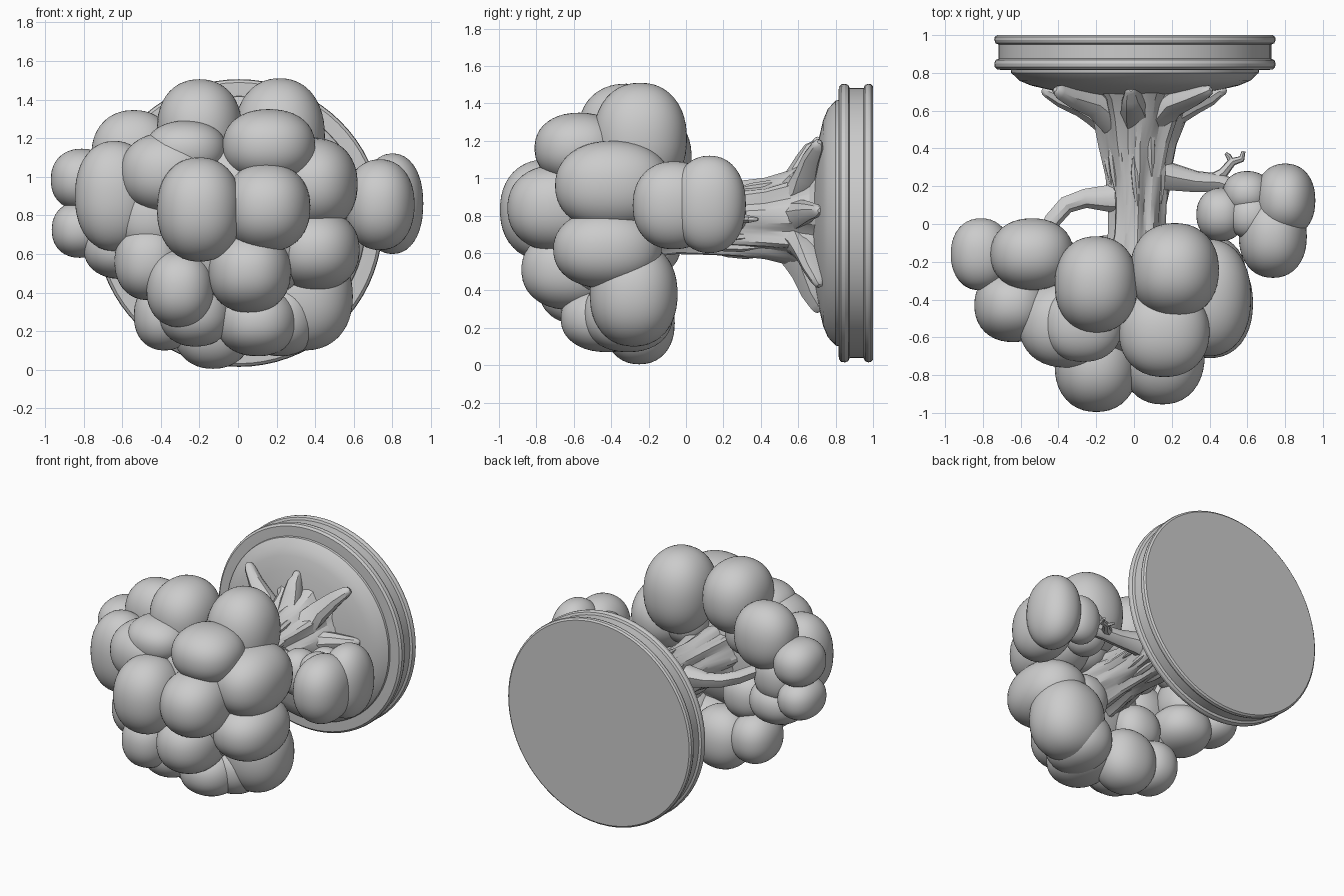
import bpy, bmesh, math, random
from mathutils import Vector, Matrix

random.seed(4)
CZ = 0.76            # height of the trunk and base axis, which runs along y


def finish(name, bm, angle=40):
    bmesh.ops.recalc_face_normals(bm, faces=bm.faces)
    me = bpy.data.meshes.new(name)
    bm.to_mesh(me)
    bm.free()
    ob = bpy.data.objects.new(name, me)
    bpy.context.collection.objects.link(ob)
    bpy.ops.object.select_all(action='DESELECT')
    ob.select_set(True)
    bpy.context.view_layer.objects.active = ob
    bpy.ops.object.shade_smooth_by_angle(angle=math.radians(angle))
    return ob


def skin(bm, rings):
    for a, b in zip(rings, rings[1:]):
        n = len(a)
        for i in range(n):
            bm.faces.new((a[i], a[(i + 1) % n], b[(i + 1) % n], b[i]))
    bm.faces.new(rings[0])
    bm.faces.new(rings[-1])


def lathe(name, profile, cx, cz, n=72):
    """Turn (radius, y) points round an axis parallel to y."""
    bm = bmesh.new()
    skin(bm, [[bm.verts.new((cx + r * math.cos(t), y, cz + r * math.sin(t)))
               for t in (math.tau * i / n for i in range(n))] for r, y in profile])
    return finish(name, bm, 28)


def limb(name, path, n=10, rough=0.08):
    """Tapered limb through (x, y, z, radius) points."""
    bm = bmesh.new()
    pts = [Vector(p[:3]) for p in path]
    bumps = [1 + random.uniform(-rough, rough) for _ in range(n)]
    rings = []
    for k, p in enumerate(pts):
        d = pts[min(k + 1, len(pts) - 1)] - pts[max(k - 1, 0)]
        q = d.to_track_quat('Z', 'X')
        rings.append([bm.verts.new(p + q @ Vector((math.cos(t), math.sin(t), 0)) * path[k][3] * bumps[i])
                      for i, t in enumerate(math.tau * j / n for j in range(n))])
    skin(bm, rings)
    return finish(name, bm, 35)


def blob(name, c, r):
    """Puffy foliage lump, slightly squarer than an ellipsoid."""
    bm = bmesh.new()
    bmesh.ops.create_icosphere(bm, subdivisions=4, radius=1)
    for v in bm.verts:
        v.co *= sum(abs(k) ** 2.2 for k in v.co) ** (-1 / 2.2)
    bmesh.ops.transform(bm, matrix=Matrix.Translation(c) @ Matrix.Diagonal((*r, 1)), verts=bm.verts)
    return finish(name, bm)


# Plinth with two rounded rims and a groove between them
lathe("plinth", [(0.73, 1.0), (0.742, 0.99), (0.745, 0.975), (0.738, 0.957), (0.722, 0.95),
                 (0.722, 0.875), (0.738, 0.868), (0.745, 0.85), (0.742, 0.83), (0.728, 0.817),
                 (0.66, 0.815)], 0.005, CZ)

# Ground mound under the roots
lathe("ground_mound", [(0.66, 0.83), (0.655, 0.80), (0.61, 0.758), (0.55, 0.733), (0.46, 0.712),
                       (0.36, 0.693), (0.20, 0.67), (0.05, 0.66)], 0.005, CZ)

# Fluted trunk: sections (y, x centre, half width, half height, z centre)
sections = [(0.74, 0.03, 0.36, 0.36, 0.79), (0.66, 0.03, 0.28, 0.30, 0.79), (0.55, 0.03, 0.245, 0.25, 0.79),
            (0.42, 0.02, 0.205, 0.215, 0.78), (0.25, 0.02, 0.165, 0.195, 0.775),
            (0.10, 0.015, 0.15, 0.18, 0.77), (-0.05, 0.01, 0.15, 0.175, 0.77),
            (-0.25, 0.0, 0.19, 0.20, 0.77), (-0.45, 0.0, 0.22, 0.22, 0.77)]
bm = bmesh.new()
N = 54
rings = []
for y, cx, rx, rz, cz in sections:
    ring = []
    for i in range(N):
        t = math.tau * i / N
        f = 0.97 + 0.06 * math.sin(9 * t + 2 * y) + 0.035 * math.sin(14 * t - 5 * y)
        ring.append(bm.verts.new((cx + rx * f * math.cos(t), y, cz + rz * f * math.sin(t))))
    rings.append(ring)
skin(bm, rings)
finish("trunk", bm, 25)

# Raised bark ridges along the trunk
for i in range(13):
    a = math.tau * i / 13 + random.uniform(-0.15, 0.15)
    y0 = random.uniform(0.05, 0.3)
    path = []
    for k, rad in enumerate((0.004, 0.022, 0.024, 0.004)):
        y = y0 + k * 0.1
        w = 0.14 + 0.10 * max(y, 0) ** 1.3
        path.append((0.02 + w * math.cos(a + k * 0.05), y, 0.78 + (w + 0.025) * math.sin(a + k * 0.05), rad))
    limb("bark_ridge", path, 6)

# Blunt roots spreading over the mound: (angle, reach)
for deg, reach in ((2, 0.46), (45, 0.55), (92, 0.42), (138, 0.57), (185, 0.50),
                   (230, 0.53), (275, 0.50), (318, 0.55)):
    a = math.radians(deg)
    path = [(0.12, 0.52, 0.08), (0.22, 0.605, 0.082), (0.30, 0.64, 0.068),
            (0.30 + (reach - 0.30) * 0.55, 0.672, 0.05), (reach - 0.03, 0.70, 0.037),
            (reach, 0.71, 0.026), (reach + 0.01, 0.714, 0.012)]
    limb("root", [(0.02 + r * math.cos(a + 0.06 * math.sin(5 * r)), y,
                   0.79 + r * math.sin(a + 0.06 * math.sin(5 * r)), w) for r, y, w in path], 9, 0.12)

# Branches reaching into the side foliage
limb("left_branch", [(-0.03, 0.14, 0.80, 0.09), (-0.15, 0.135, 0.81, 0.068), (-0.26, 0.135, 0.82, 0.05),
                     (-0.36, 0.10, 0.83, 0.046), (-0.43, 0.02, 0.84, 0.044), (-0.50, -0.12, 0.86, 0.04)])
limb("right_branch", [(0.08, 0.28, 0.79, 0.10), (0.2, 0.25, 0.80, 0.075), (0.33, 0.225, 0.80, 0.058),
                      (0.45, 0.22, 0.80, 0.05), (0.58, 0.18, 0.81, 0.04)])
limb("twig", [(0.40, 0.22, 0.80, 0.04), (0.47, 0.27, 0.79, 0.028), (0.52, 0.33, 0.78, 0.022),
              (0.57, 0.345, 0.78, 0.018), (0.58, 0.385, 0.78, 0.010)], 7)
limb("twig_fork", [(0.52, 0.32, 0.78, 0.018), (0.50, 0.36, 0.78, 0.014), (0.485, 0.375, 0.78, 0.008)], 7)

# Foliage by region: (centre, radii)
front = [((-0.20, -0.75, 0.83), (.22, .245, .27)), ((0.16, -0.57, 1.16), (.24, .24, .19)),
         ((0.15, -0.69, 0.84), (.225, .265, .23)), ((0.06, -0.61, 0.51), (.215, .27, .215)),
         ((-0.30, -0.58, 0.42), (.175, .21, .20)), ((-0.36, -0.53, 1.02), (.25, .23, .21)),
         ((-0.46, -0.46, 0.56), (.18, .21, .20)), ((-0.44, -0.46, 0.79), (.20, .17, .20))]
upper = [((-0.20, -0.32, 1.25), (.22, .255, .255)), ((0.215, -0.245, 1.21), (.235, .25, .30)),
         ((-0.54, -0.16, 1.11), (.22, .19, .235)), ((-0.27, -0.53, 1.14), (.21, .20, .15))]
lower = [((-0.13, -0.25, 0.225), (.21, .19, .22)), ((0.10, -0.42, 0.25), (.21, .25, .18)),
         ((-0.22, -0.44, 0.30), (.19, .21, .18)), ((-0.38, -0.28, 0.28), (.16, .19, .18)),
         ((-0.60, -0.24, 0.63), (.20, .21, .16)), ((0.22, -0.31, 0.27), (.20, .24, .20))]
side = [((0.345, -0.28, 0.38), (.25, .235, .28)), ((0.40, -0.42, 0.62), (.23, .29, .21)),
        ((0.395, -0.39, 0.96), (.225, .31, .24)), ((-0.64, -0.43, 0.90), (.205, .195, .285)),
        ((-0.81, -0.16, 0.985), (.16, .19, .16)), ((-0.82, -0.17, 0.725), (.145, .18, .145)),
        ((-0.62, -0.22, 0.83), (.18, .18, .20))]
right_tuft = [((0.735, -0.065, 0.855), (.18, .22, .235)), ((0.80, 0.125, 0.86), (.16, .195, .26)),
              ((0.46, 0.05, 0.86), (.13, .14, .16)), ((0.60, 0.16, 0.86), (.13, .12, .17)),
              ((0.62, 0.04, 0.92), (.12, .12, .12))]
core = [((0.0, -0.5, 0.76), (.42, .22, .42)), ((-0.28, -0.33, 1.0), (.16, .15, .16)),
        ((-0.28, -0.32, 0.55), (.17, .15, .17)), ((0.2, -0.3, 0.6), (.17, .16, .17)),
        ((0.2, -0.3, 0.98), (.17, .16, .17))]
for label, group in (("front", front), ("upper", upper), ("lower", lower),
                     ("side", side), ("right", right_tuft), ("inner", core)):
    for c, r in group:
        blob(label + "_foliage", c, r)
